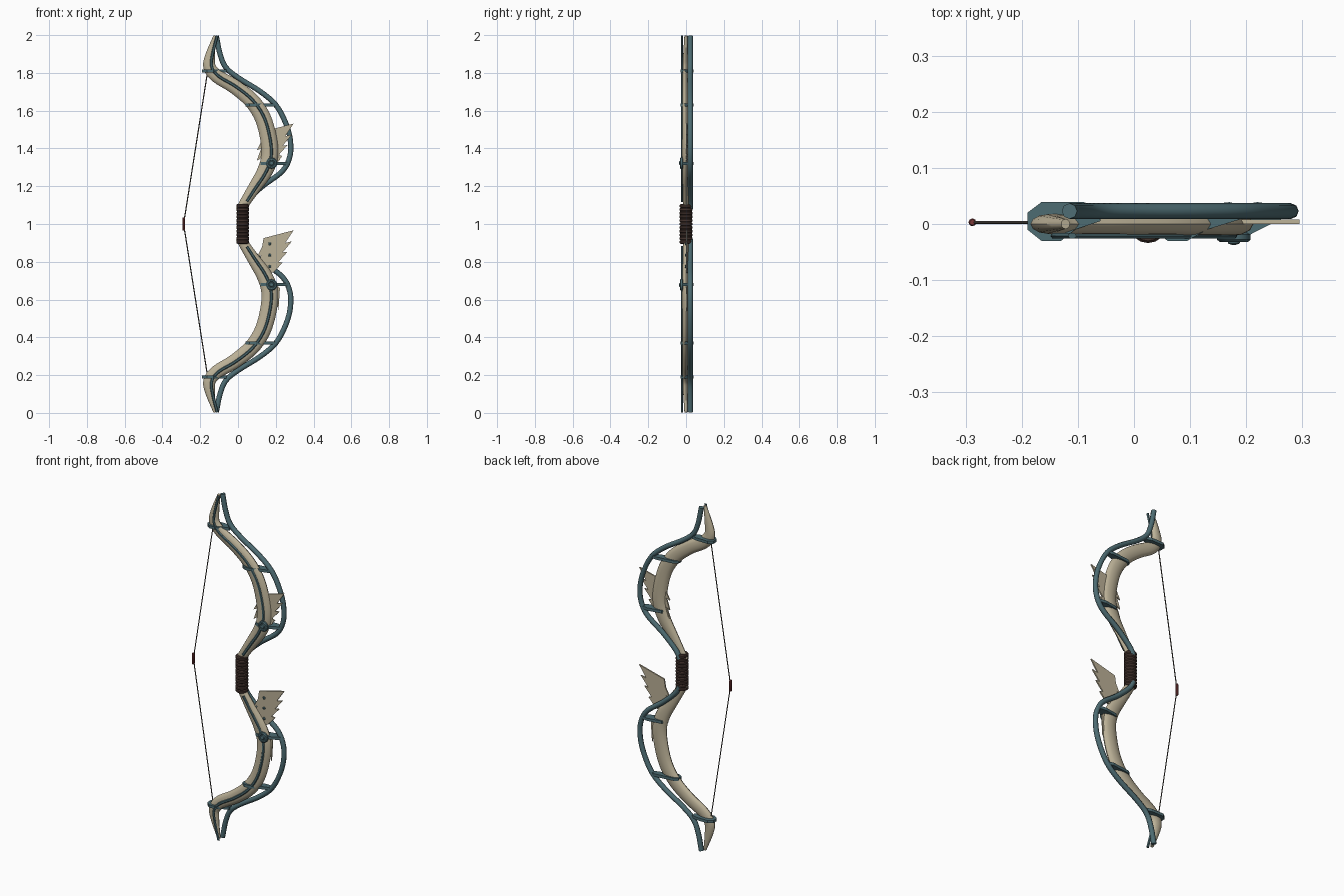
import bpy, bmesh, math
from mathutils import Vector

if "Cube" in bpy.data.objects:
    bpy.data.objects.remove(bpy.data.objects["Cube"])


def material(name, rgb):
    m = bpy.data.materials.new(name)
    m.diffuse_color = (*rgb, 1)
    m.use_nodes = True
    m.node_tree.nodes["Principled BSDF"].inputs["Base Color"].default_value = m.diffuse_color
    return m


BONE = material("bone", (0.50, 0.44, 0.31))
TEAL = material("teal_metal", (0.075, 0.15, 0.17))
LEATHER = material("leather", (0.06, 0.035, 0.028))
RED = material("red_thread", (0.20, 0.04, 0.04))
CORD = material("cord", (0.08, 0.07, 0.06))


def finish(name, bm, mat, mirror=False, smooth=None):
    """Objects sit at z = 1, so mirroring on local z gives the lower half."""
    bmesh.ops.recalc_face_normals(bm, faces=bm.faces)
    me = bpy.data.meshes.new(name)
    bm.to_mesh(me)
    bm.free()
    me.materials.append(mat)
    ob = bpy.data.objects.new(name, me)
    bpy.context.collection.objects.link(ob)
    ob.location.z = 1
    if mirror:
        mod = ob.modifiers.new("mirror", 'MIRROR')
        mod.use_axis = (False, False, True)
        mod.use_mirror_merge = False
    if smooth:
        bpy.ops.object.select_all(action='DESELECT')
        ob.select_set(True)
        bpy.context.view_layer.objects.active = ob
        bpy.ops.object.shade_smooth_by_angle(angle=math.radians(smooth))
    return ob


def spline(pts, steps=5):
    """Catmull-Rom through tuples of any length."""
    p = [Vector(q) for q in pts]
    p = [2 * p[0] - p[1]] + p + [2 * p[-1] - p[-2]]
    out = []
    for i in range(1, len(p) - 2):
        a, b, c, d = p[i - 1:i + 3]
        for k in range(steps):
            t = k / steps
            out.append(0.5 * (2 * b + (c - a) * t + (2 * a - 5 * b + 4 * c - d) * t * t
                              + (3 * b - a - 3 * c + d) * t ** 3))
    return out + [p[-2]]


def sweep(name, pts, mat, y, depth, sides, smooth):
    """Sweep an ellipse along (x, z, half_width); depth(half_width) is the y half size."""
    bm = bmesh.new()
    path = spline(pts)
    rings = []
    for i, q in enumerate(path):
        a, b = path[max(i - 1, 0)], path[min(i + 1, len(path) - 1)]
        t = Vector((b.x - a.x, b.y - a.y)).normalized()
        ring = []
        for k in range(sides):
            ang = 2 * math.pi * k / sides
            w = q.z * math.cos(ang)
            ring.append(bm.verts.new((q.x + t.y * w, y + depth(q.z) * math.sin(ang),
                                      q.y - 1 - t.x * w)))
        rings.append(ring)
    for r, s in zip(rings, rings[1:]):
        for k in range(sides):
            n = (k + 1) % sides
            bm.faces.new((r[k], r[n], s[n], s[k]))
    bm.faces.new(rings[0])
    bm.faces.new(rings[-1])
    return finish(name, bm, mat, True, smooth)


def prism(name, outline, mat, to_3d, vec, mirror):
    """Extrude a flat outline along vec."""
    bm = bmesh.new()
    f = bm.faces.new([bm.verts.new(to_3d(a, b)) for a, b in outline])
    ext = bmesh.ops.extrude_face_region(bm, geom=[f])
    bmesh.ops.translate(bm, vec=vec, verts=[v for v in ext['geom']
                                            if isinstance(v, bmesh.types.BMVert)])
    return finish(name, bm, mat, mirror)


def lathe(name, profile, mat, centre, axis, sides, mirror=False, smooth=35):
    """Revolve (radius, height) around the z or y axis."""
    bm = bmesh.new()
    rings = []
    for r, h in profile:
        ring = []
        for k in range(sides):
            c, s = (r * f(2 * math.pi * k / sides) for f in (math.cos, math.sin))
            off = (c, s, h) if axis == 'z' else (c, h, s)
            ring.append(bm.verts.new(Vector(centre) + Vector(off) - Vector((0, 0, 1))))
        rings.append(ring)
    for r, s in zip(rings, rings[1:]):
        for k in range(sides):
            n = (k + 1) % sides
            bm.faces.new((r[k], r[n], s[n], s[k]))
    bm.faces.new(rings[0])
    bm.faces.new(rings[-1])
    return finish(name, bm, mat, mirror, smooth)


# Bone limbs with curled tips
limb = [(0.01, 1.07, 0.025), (0.04, 1.12, 0.028), (0.085, 1.19, 0.033), (0.14, 1.275, 0.041),
        (0.167, 1.355, 0.044), (0.162, 1.45, 0.044), (0.13, 1.565, 0.043), (0.07, 1.655, 0.041),
        (-0.02, 1.728, 0.038), (-0.11, 1.782, 0.036), (-0.15, 1.83, 0.033),
        (-0.148, 1.89, 0.026), (-0.122, 1.997, 0.008)]
sweep("bow_limbs", limb, BONE, 0, lambda w: 0.006 + 0.36 * w, 12, 40)

# Thin metal inlay running along the front of each limb
inlay = [(x + (0.012 if z > 1.81 else 0.008), z, 0.008) for x, z, w in limb[1:]]
sweep("front_inlay", inlay, TEAL, -0.021, lambda w: 0.006, 6, 40)

# Outer metal tube
tube = [(0.025, 1.08), (0.05, 1.125), (0.13, 1.2), (0.235, 1.28), (0.275, 1.36), (0.276, 1.45),
        (0.25, 1.54), (0.2, 1.63), (0.12, 1.7), (0.0, 1.775), (-0.065, 1.83),
        (-0.095, 1.9), (-0.115, 1.995)]
sweep("outer_tube", [(x, z, 0.014) for x, z in tube], TEAL, 0.023, lambda w: 0.014, 8, 50)

# Clasps tying the tube to the limb
clasps = {
    "tip_collar": (1.81, [(-0.19, -0.01), (-0.165, -0.03), (-0.13, -0.03), (-0.105, -0.01),
                          (-0.06, 0.005), (-0.06, 0.03), (-0.09, 0.039), (-0.165, 0.039),
                          (-0.19, 0.02)]),
    "middle_clasp": (1.63, [(0.04, -0.015), (0.06, -0.03), (0.095, -0.03), (0.13, -0.01),
                            (0.195, 0.01), (0.195, 0.033), (0.17, 0.039), (0.06, 0.026),
                            (0.04, 0.012)]),
    "lower_clasp": (1.32, [(0.12, -0.012), (0.14, -0.025), (0.19, -0.028), (0.22, -0.012),
                           (0.265, 0.01), (0.265, 0.033), (0.22, 0.039), (0.14, 0.026)]),
}
for name, (z, shape) in clasps.items():
    prism(name, shape, TEAL, lambda x, y, z=z: (x, y, z - 1.008), (0, 0, 0.016), True)

# Round boss on each limb
lathe("boss", [(0.024, -0.015), (0.030, -0.019), (0.030, -0.028), (0.025, -0.032),
               (0.018, -0.032), (0.016, -0.029), (0.012, -0.029), (0.010, -0.035),
               (0.004, -0.037)], TEAL, (0.178, 0, 1.322), 'y', 16, True)

# Feathered wing plates, same shape on both limbs
wing = [(0.135, 0.925), (0.295, 0.967), (0.25, 0.9), (0.285, 0.908), (0.237, 0.85),
        (0.262, 0.853), (0.215, 0.80), (0.235, 0.795), (0.19, 0.745), (0.155, 0.735),
        (0.14, 0.76), (0.10, 0.72), (0.125, 0.785), (0.10, 0.77), (0.122, 0.835),
        (0.10, 0.825), (0.128, 0.88)]
spike = [(0.18, 0.70), (0.222, 0.66), (0.214, 0.54), (0.20, 0.62)]
for label, dz in (("lower", 0), ("upper", 0.565)):
    prism(label + "_wing", wing, BONE, lambda x, z: (x, 0, z + dz - 1), (0, 0.008, 0), False)
    for i, z in enumerate((0.895, 0.835, 0.775)):
        lathe(f"{label}_wing_rivet_{i + 1}", [(0.008, 0.002), (0.008, -0.003), (0.004, -0.006)],
              TEAL, (0.168, 0, z + dz), 'y', 8)
prism("limb_spike", spike, BONE, lambda x, z: (x, 0, z - 1), (0, 0.006, 0), True)

# Wrapped leather grip
grip = [(0.028, -0.105)]
for i in range(11):
    z = -0.105 + i * 0.21 / 11
    grip += [(0.034, z + 0.005), (0.034, z + 0.014), (0.030, z + 0.019)]
lathe("grip_wrap", grip, LEATHER, (0.025, 0, 1), 'z', 16)

# Bowstring halves and nocking wrap
bm = bmesh.new()
a, b = Vector((-0.288, 0.003, 0)), Vector((-0.162, 0.003, 0.80))
geo = bmesh.ops.create_cone(bm, cap_ends=True, segments=6, radius1=0.003, radius2=0.003,
                            depth=(b - a).length)
rot = (b - a).to_track_quat('Z', 'Y').to_matrix()
bmesh.ops.rotate(bm, verts=geo['verts'], matrix=rot)
bmesh.ops.translate(bm, verts=geo['verts'], vec=(a + b) / 2)
finish("bowstring", bm, CORD, True, 70)
lathe("nocking_wrap", [(0.005, -0.034), (0.007, -0.03), (0.007, 0.03), (0.005, 0.034)],
      RED, (-0.288, 0.003, 1), 'z', 8)
